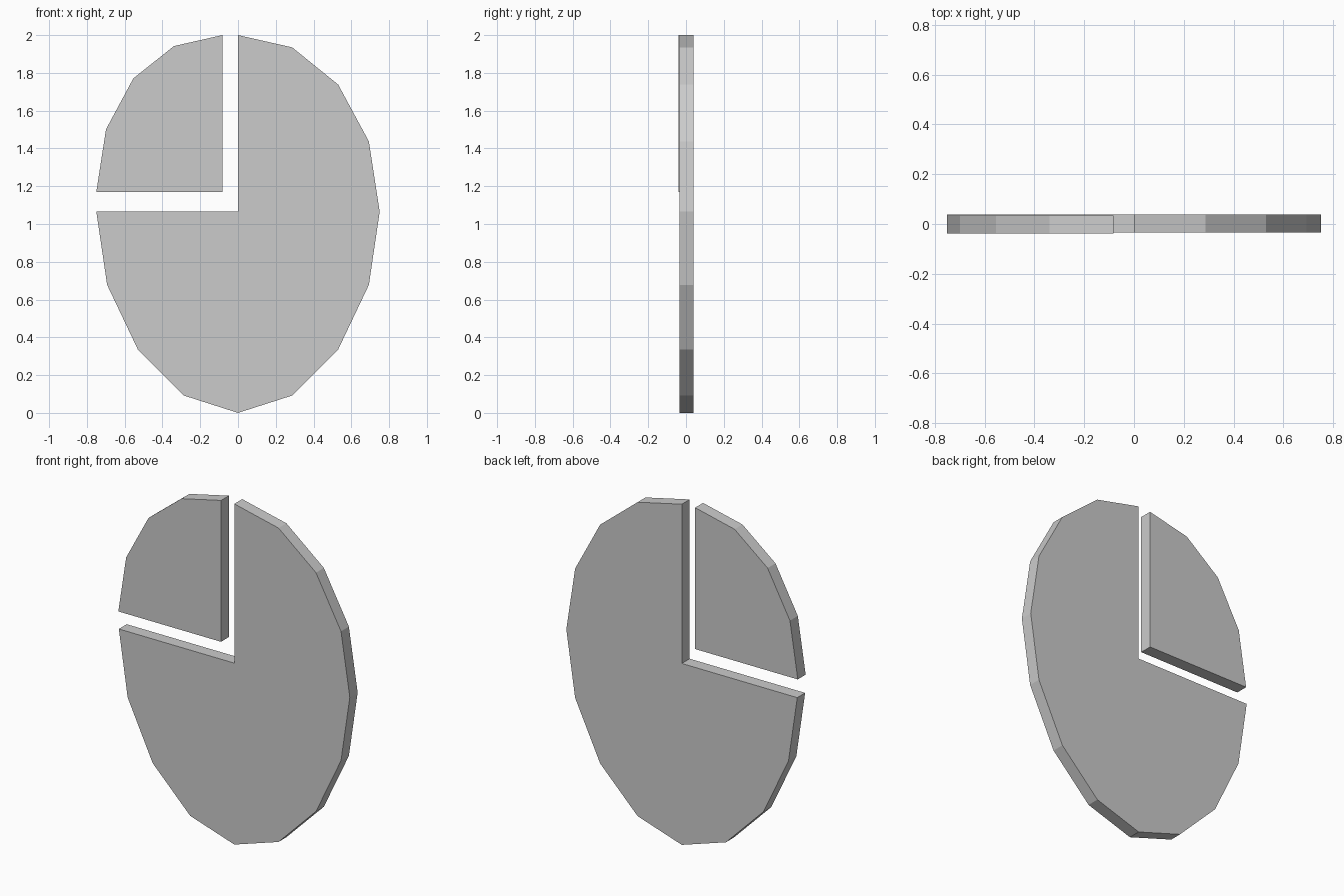
import bpy, bmesh, math

if "Cube" in bpy.data.objects:
    bpy.data.objects.remove(bpy.data.objects["Cube"])


def plate(name, outline, y_front, y_back):
    """Extrude a flat XZ outline along Y into a solid plate."""
    bm = bmesh.new()
    face = bm.faces.new([bm.verts.new((x, y_front, z)) for x, z in outline])
    ext = bmesh.ops.extrude_face_region(bm, geom=[face])
    new_verts = [g for g in ext["geom"] if isinstance(g, bmesh.types.BMVert)]
    bmesh.ops.translate(bm, verts=new_verts, vec=(0, y_back - y_front, 0))
    bmesh.ops.recalc_face_normals(bm, faces=bm.faces[:])
    mesh = bpy.data.meshes.new(name)
    bm.to_mesh(mesh)
    bm.free()
    obj = bpy.data.objects.new(name, mesh)
    bpy.context.collection.objects.link(obj)
    return obj


# Three-quarter body: 16-step oval rim from the top, clockwise to the left side
rim_z = [2.0, 1.935, 1.738, 1.437, 1.065, 0.678, 0.336, 0.092, 0.0]
rim_z += rim_z[7:3:-1]
body = [(0.75 * math.sin(i * math.pi / 8), z) for i, z in enumerate(rim_z)]
body.append((0, 1.065))
plate("chart_body", body, -0.034, 0.039)

# Detached quarter slice, slightly forward of the body
wedge = [(-0.083, 1.17), (-0.75, 1.17), (-0.699, 1.501),
         (-0.554, 1.771), (-0.339, 1.942), (-0.083, 2.0)]
plate("chart_slice", wedge, -0.039, 0.034)
